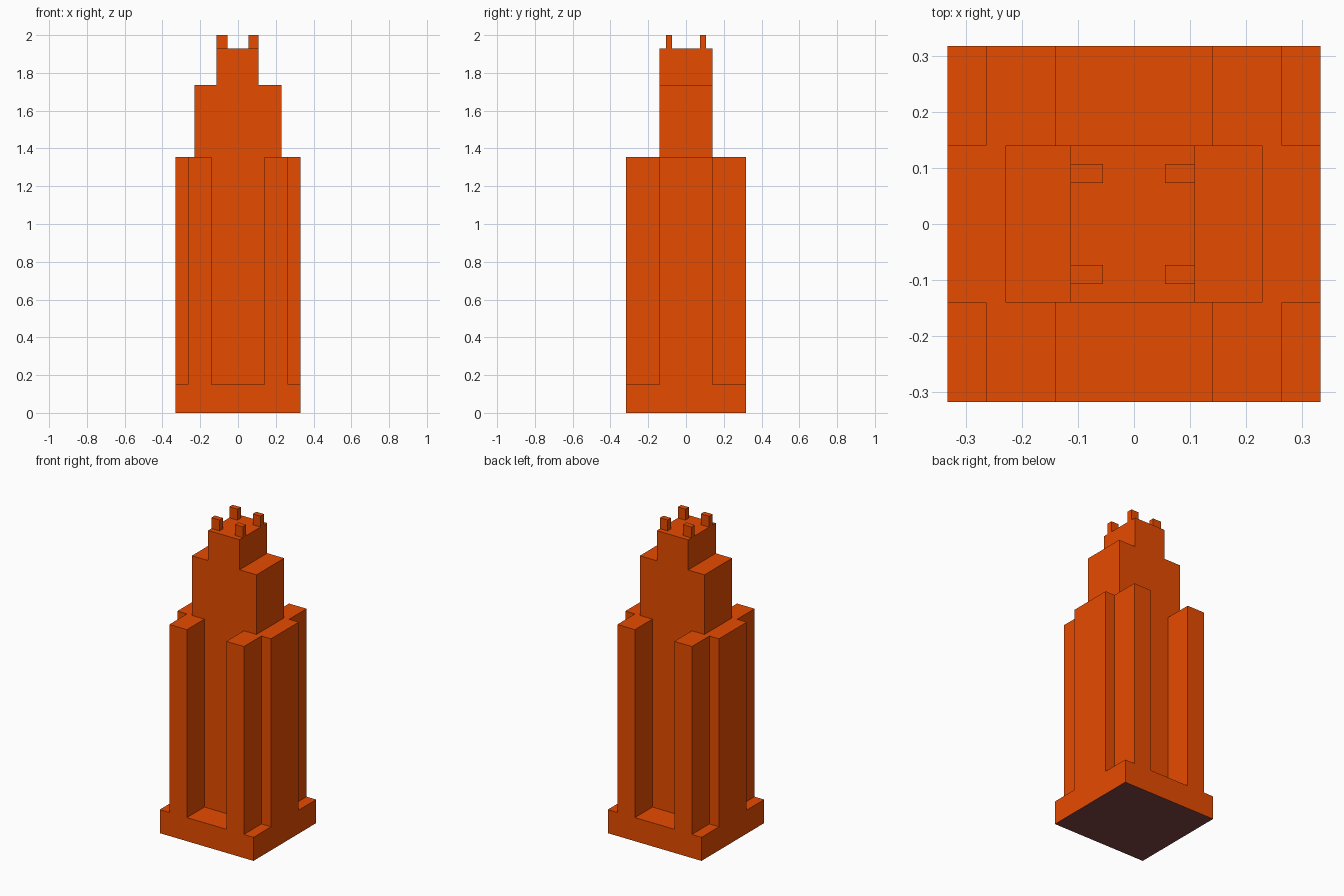
import bpy, bmesh
from mathutils import Vector

cube = bpy.data.objects.get("Cube")
if cube:
    bpy.data.objects.remove(cube, do_unlink=True)


def material(name, rgb):
    mat = bpy.data.materials.new(name)
    mat.use_nodes = True
    mat.diffuse_color = (*rgb, 1)
    mat.node_tree.nodes["Principled BSDF"].inputs["Base Color"].default_value = (*rgb, 1)
    return mat


ORANGE = material("bright orange", (0.8, 0.07, 0.0))
MAROON = material("maroon underside", (0.22, 0.055, 0.055))


def prism(name, profile, y0, y1):
    """Extrude an x-z profile from y0 to y1."""
    bm = bmesh.new()
    face = bm.faces.new([bm.verts.new((x, y0, z)) for x, z in profile])
    out = bmesh.ops.extrude_face_region(bm, geom=[face])["geom"]
    moved = [v for v in out if isinstance(v, bmesh.types.BMVert)]
    bmesh.ops.translate(bm, verts=moved, vec=Vector((0, y1 - y0, 0)))
    bmesh.ops.recalc_face_normals(bm, faces=bm.faces)
    mesh = bpy.data.meshes.new(name)
    bm.to_mesh(mesh)
    bm.free()
    obj = bpy.data.objects.new(name, mesh)
    bpy.context.collection.objects.link(obj)
    mesh.materials.append(ORANGE)
    return obj


def box(name, x0, x1, y0, y1, z0, z1):
    return prism(name, [(x0, z0), (x1, z0), (x1, z1), (x0, z1)], y0, y1)


WIDE, DEEP, CORE = 0.332, 0.317, 0.14
BASE_TOP, SHAFT_TOP, SHOULDER, CROWN = 0.151, 1.355, 1.737, 1.93
CROWN_LEFT, CROWN_RIGHT = 0.109, -0.113

# Plinth
tower = box("tower", -WIDE, WIDE, -DEEP, DEEP, 0, BASE_TOP)

# Stepped central slab, with the crown a touch off centre
steps = [(WIDE, 0.1), (WIDE, SHAFT_TOP), (0.229, SHAFT_TOP), (0.229, SHOULDER)]
crown = [(x, z) for x, z in ((CROWN_LEFT, SHOULDER), (CROWN_LEFT, CROWN),
                             (CROWN_RIGHT, CROWN), (CROWN_RIGHT, SHOULDER))]
mirrored = [(-x, z) for x, z in reversed(steps)]
parts = [prism("slab", steps + crown + mirrored, -CORE, CORE)]

# Deep fins crossing the slab, and the crown posts
for sx, outer in ((-1, CROWN_RIGHT), (1, CROWN_LEFT)):
    x0, x1 = sorted((sx * 0.14, sx * 0.264))
    parts.append(box("fin", x0, x1, -DEEP, DEEP, 0.1, SHAFT_TOP))
    px0, px1 = sorted((sx * 0.055, outer))
    for sy in (-1, 1):
        py0, py1 = sorted((sy * 0.073, sy * 0.107))
        parts.append(box("crown_post", px0, px1, py0, py1, CROWN - 0.05, 2.0))

# Merge everything into one clean solid
bpy.context.view_layer.objects.active = tower
for part in parts:
    mod = tower.modifiers.new("union", "BOOLEAN")
    mod.operation, mod.solver, mod.object = "UNION", "EXACT", part
    bpy.ops.object.modifier_apply(modifier=mod.name)
    bpy.data.objects.remove(part, do_unlink=True)

bm = bmesh.new()
bm.from_mesh(tower.data)
bmesh.ops.remove_doubles(bm, verts=bm.verts, dist=0.0001)
bmesh.ops.dissolve_limit(bm, angle_limit=0.01, verts=bm.verts, edges=bm.edges)
bm.to_mesh(tower.data)
bm.free()

# Maroon underside
tower.data.materials.clear()
for mat in (ORANGE, MAROON):
    tower.data.materials.append(mat)
for poly in tower.data.polygons:
    poly.material_index = int(poly.normal.z < -0.9 and poly.center.z < 0.01)
